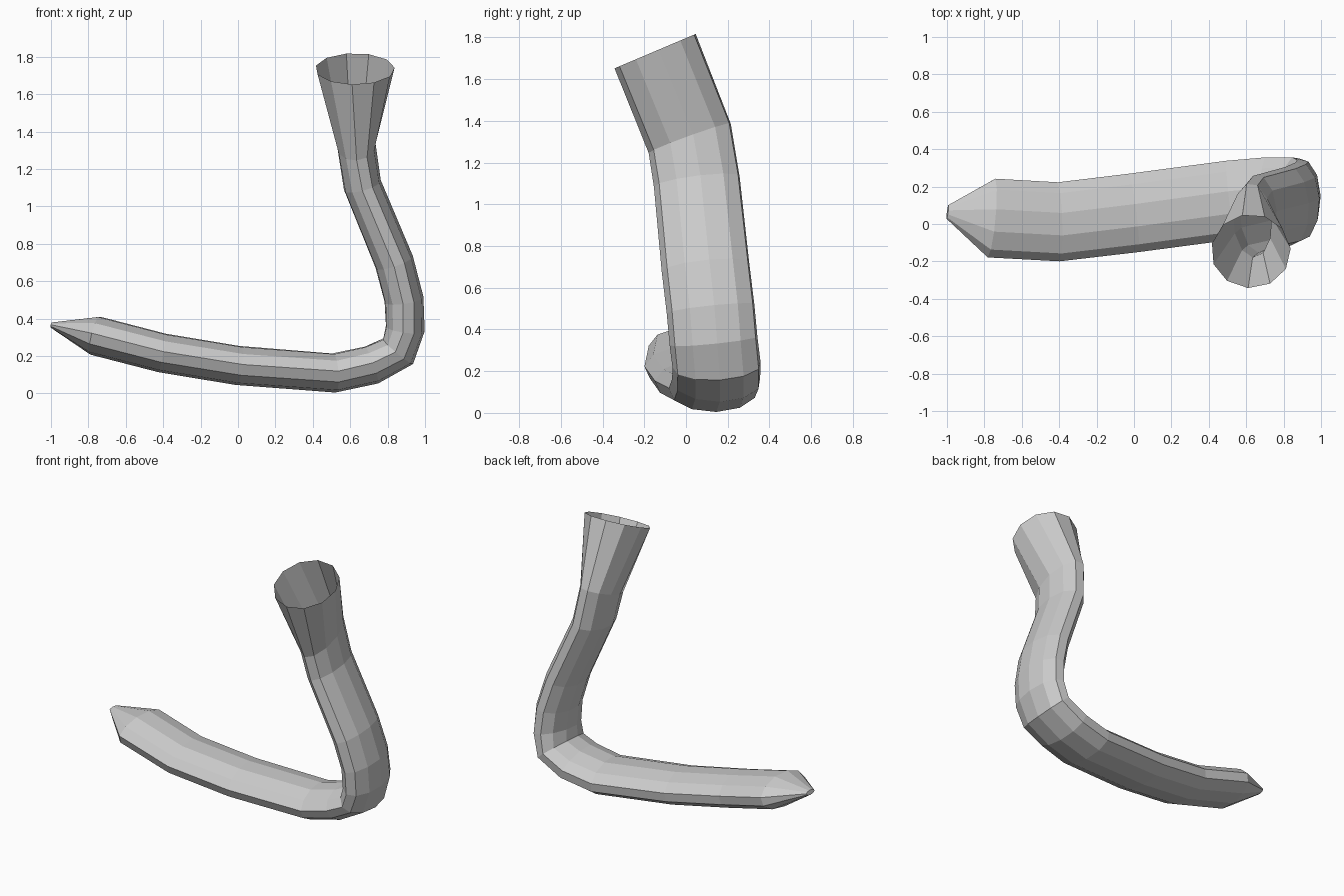
import bpy, bmesh, math
from mathutils import Vector

if "Cube" in bpy.data.objects:
    bpy.data.objects.remove(bpy.data.objects["Cube"])

SIDES = 11
ROLL = math.radians(4)

# Path stations: x, y, z of the centre, half-width (front-back), half-thickness
STATIONS = [
    (-0.997, 0.065, 0.365, 0.038, 0.015),
    (-0.765, 0.034, 0.310, 0.214, 0.106),
    (-0.405, 0.014, 0.217, 0.214, 0.106),
    (0.000, 0.062, 0.150, 0.214, 0.106),
    (0.515, 0.130, 0.110, 0.214, 0.106),
    (0.715, 0.147, 0.153, 0.214, 0.106),
    (0.855, 0.148, 0.225, 0.214, 0.106),
    (0.893, 0.134, 0.345, 0.214, 0.106),
    (0.887, 0.120, 0.500, 0.214, 0.106),
    (0.835, 0.096, 0.700, 0.214, 0.106),
    (0.665, 0.054, 1.110, 0.210, 0.103),
    (0.633, 0.020, 1.318, 0.212, 0.104),
    (0.625, -0.146, 1.735, 0.214, 0.213),
]
# Ring directions that differ from the average of the neighbouring segments
TANGENTS = {11: Vector((-0.11, -0.34, 0.93)), 12: Vector((0, -0.39, 0.92))}


def tangent(i, pts):
    if i in TANGENTS:
        return TANGENTS[i].normalized()
    t = Vector()
    if i > 0:
        t += (pts[i] - pts[i - 1]).normalized()
    if i < len(pts) - 1:
        t += (pts[i + 1] - pts[i]).normalized()
    return t.normalized()


# Bent flattened tube: pointed at one end, open flared mouth at the other
bm = bmesh.new()
points = [Vector(s[:3]) for s in STATIONS]
rings = []
for i, (p, s) in enumerate(zip(points, STATIONS)):
    t = tangent(i, points)
    side = Vector((0, 1, 0))
    side = (side - side.dot(t) * t).normalized()
    up = t.cross(side)
    ring = []
    for k in range(SIDES):
        a = 2 * math.pi * k / SIDES + ROLL
        ring.append(bm.verts.new(p - side * s[3] * math.cos(a) + up * s[4] * math.sin(a)))
    rings.append(ring)

for r0, r1 in zip(rings, rings[1:]):
    for k in range(SIDES):
        n = (k + 1) % SIDES
        bm.faces.new((r0[k], r0[n], r1[n], r1[k]))
bm.faces.new(rings[0])
bmesh.ops.recalc_face_normals(bm, faces=bm.faces)

mesh = bpy.data.meshes.new("bent_tube")
bm.to_mesh(mesh)
bm.free()
tube = bpy.data.objects.new("bent_tube", mesh)
bpy.context.collection.objects.link(tube)
